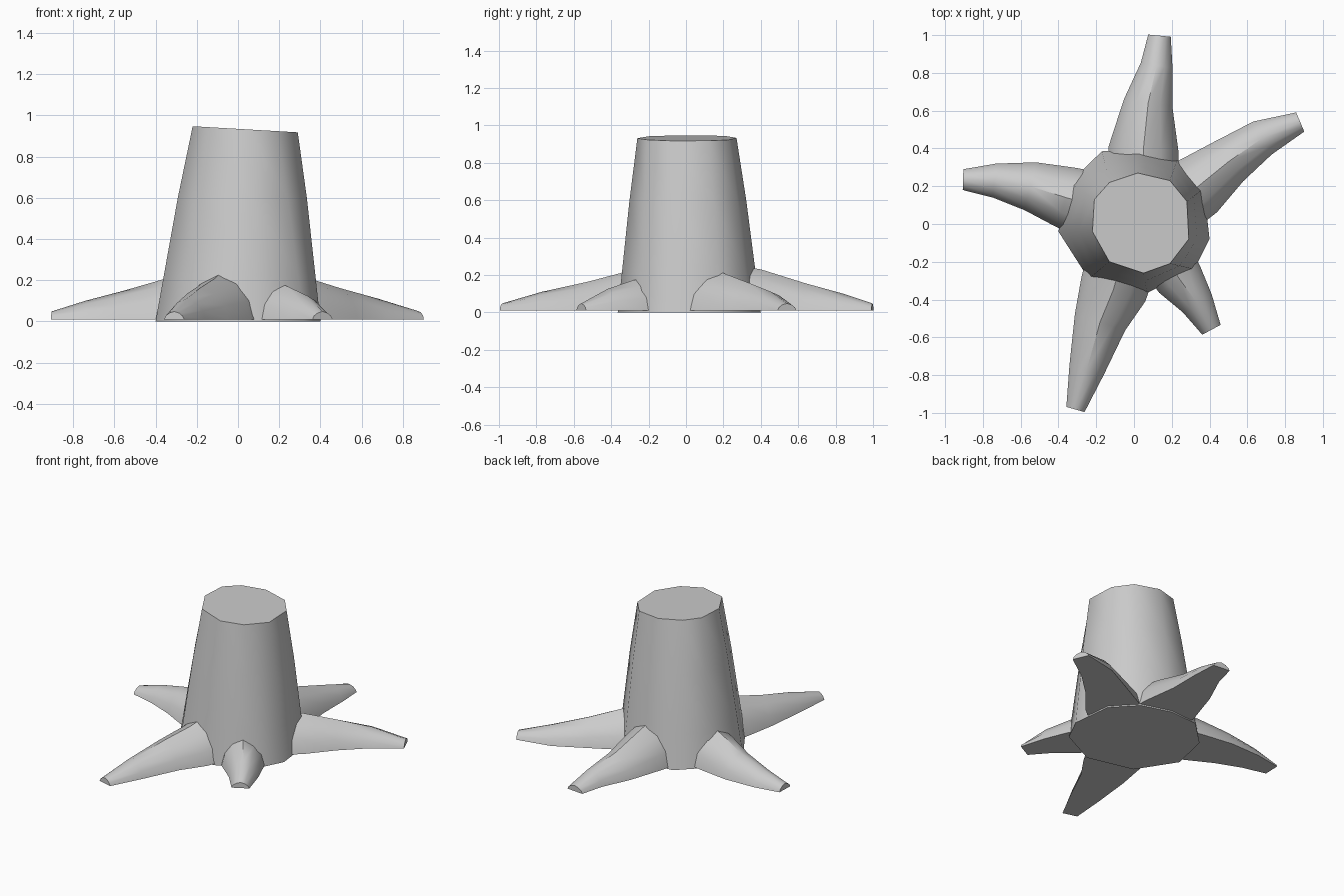
import bpy, bmesh
from mathutils import Vector

if "Cube" in bpy.data.objects:
    bpy.data.objects.remove(bpy.data.objects["Cube"])


def loft(name, rings, angle):
    """Skin a closed solid through matching rings of points."""
    bm = bmesh.new()
    loops = [[bm.verts.new(p) for p in ring] for ring in rings]
    n = len(loops[0])
    for a, b in zip(loops, loops[1:]):
        for i in range(n):
            j = (i + 1) % n
            bm.faces.new((a[i], a[j], b[j], b[i]))
    bm.faces.new(loops[0])
    bm.faces.new(loops[-1])
    bmesh.ops.recalc_face_normals(bm, faces=bm.faces)
    mesh = bpy.data.meshes.new(name)
    bm.to_mesh(mesh)
    bm.free()
    ob = bpy.data.objects.new(name, mesh)
    bpy.context.collection.objects.link(ob)
    bpy.ops.object.select_all(action='DESELECT')
    ob.select_set(True)
    bpy.context.view_layer.objects.active = ob
    bpy.ops.object.shade_smooth_by_angle(angle=angle)
    return ob


# Trunk: irregular ten-sided taper with a slanted cut
top = [(-.21, .13), (-.13, .22), (.02, .27), (.19, .23), (.28, .12),
       (.29, -.08), (.19, -.21), (.05, -.26), (-.13, -.20), (-.22, -.04)]
base = [(-.34, .22), (-.17, .385), (.03, .40), (.23, .34), (.37, .19),
        (.40, -.08), (.32, -.24), (.07, -.365), (-.24, -.29), (-.40, -.04)]
rings = []
for z, t in ((0, 0), (.22, .22), (.6, .60), (.932, 1)):
    ring = []
    for b, p in zip(base, top):
        x, y = Vector(b).lerp(Vector(p), t)
        ring.append((x, y, z - (.058 * (x - .035) if t == 1 else 0)))
    rings.append(ring)
loft("trunk", rings, .9)

# Roots: D-shaped sections along a path, each (x, y, half width, height)
section = [(1, 0), (.86, .42), (.50, .80), (0, 1), (-.50, .80), (-.86, .42), (-1, 0)]
roots = {
    "root_back": [(.05, .20, .19, .26), (.05, .40, .185, .23), (.075, .64, .13, .155),
                  (.12, .84, .085, .10), (.135, .997, .06, .048)],
    "root_right": [(.18, .10, .19, .24), (.34, .20, .17, .21), (.50, .33, .13, .16),
                   (.68, .455, .10, .11), (.88, .54, .055, .048)],
    "root_left": [(-.18, .09, .18, .24), (-.36, .14, .165, .205), (-.55, .20, .13, .15),
                  (-.74, .23, .09, .10), (-.905, .235, .055, .048)],
    "root_front_left": [(-.06, -.18, .19, .26), (-.11, -.35, .18, .21), (-.18, -.52, .14, .165),
                        (-.25, -.77, .095, .11), (-.31, -.982, .05, .048)],
    "root_front_right": [(.13, -.12, .14, .21), (.24, -.29, .13, .17), (.335, -.42, .09, .125),
                         (.41, -.56, .055, .048)],
}
for name, path in roots.items():
    rings = []
    for i, (x, y, w, h) in enumerate(path):
        a, b = path[max(i - 1, 0)], path[min(i + 1, len(path) - 1)]
        d = Vector((b[0] - a[0], b[1] - a[1])).normalized()
        rings.append([(x - d.y * w * u, y + d.x * w * u, .01 + (h - .01) * v)
                      for u, v in section])
    loft(name, rings, .8)
